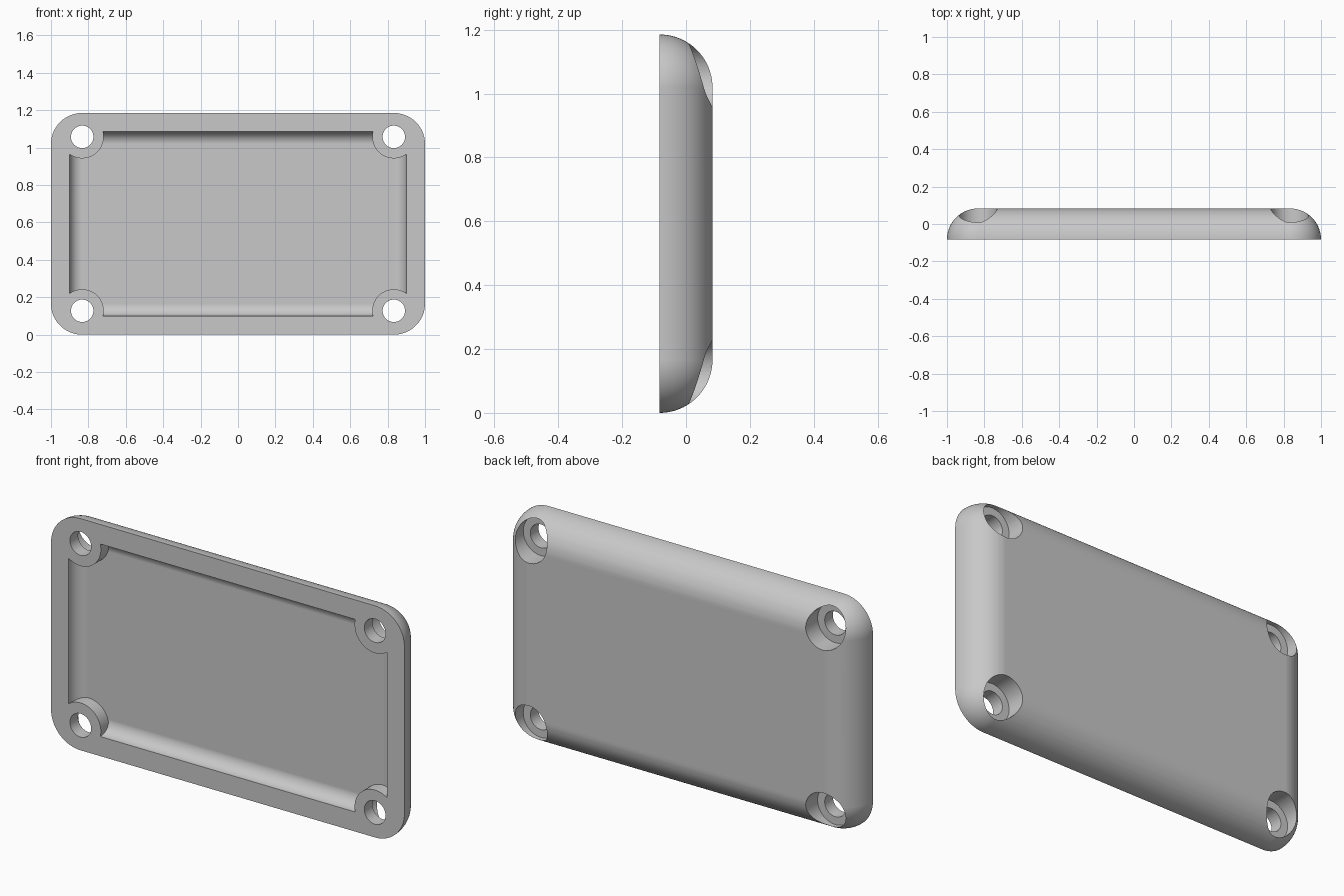
import bpy
import bmesh
from math import sin, cos, pi, radians

if "Cube" in bpy.data.objects:
    bpy.data.objects.remove(bpy.data.objects["Cube"])

WIDTH, HEIGHT, DEPTH = 2.0, 1.185, 0.166
WALL = 0.1
FRONT = -DEPTH / 2
FLOOR = FRONT + DEPTH - WALL          # cavity floor and screw seat level
SCREW_X, SCREW_Z = 0.833, 0.465       # screw offsets from the plate centre
MID_Z = HEIGHT / 2
STEPS, CORNER_STEPS = 20, 20

grey = bpy.data.materials.new("plain_grey")
grey.use_nodes = True
grey.diffuse_color = (0.58, 0.58, 0.58, 1)
grey.node_tree.nodes["Principled BSDF"].inputs["Base Color"].default_value = (0.58, 0.58, 0.58, 1)


def make_object(name, bm):
    bmesh.ops.remove_doubles(bm, verts=bm.verts, dist=1e-5)
    bmesh.ops.recalc_face_normals(bm, faces=bm.faces)
    mesh = bpy.data.meshes.new(name)
    bm.to_mesh(mesh)
    bm.free()
    mesh.materials.append(grey)
    obj = bpy.data.objects.new(name, mesh)
    bpy.context.collection.objects.link(obj)
    return obj


def domed_slab(name, width, height, radius, skirt=0.0):
    """Rounded rectangle whose back rim rolls over in a quarter circle."""
    levels = [(radius * cos(t), FRONT + radius * sin(t))
              for t in (pi / 2 * i / STEPS for i in range(STEPS + 1))]
    if skirt:
        levels.insert(0, (radius, FRONT - skirt))
    cx, cz = width / 2 - radius, height / 2 - radius
    corners = [(cx, cz), (-cx, cz), (-cx, -cz), (cx, -cz)]
    bm = bmesh.new()
    rings = []
    for r, y in levels[:-1]:
        ring = []
        for q, (x, z) in enumerate(corners):
            for i in range(CORNER_STEPS + 1):
                a = pi / 2 * (q + i / CORNER_STEPS)
                ring.append(bm.verts.new((x + r * cos(a), y, MID_Z + z + r * sin(a))))
        rings.append(ring)
    # Last level: the corner arcs shrink to four points
    cap = [bm.verts.new((x, levels[-1][1], MID_Z + z)) for x, z in corners]
    bm.faces.new(rings[0])
    bm.faces.new(cap)
    n = len(rings[0])
    for low, high in zip(rings, rings[1:]):
        for i in range(n):
            j = (i + 1) % n
            bm.faces.new((low[i], low[j], high[j], high[i]))
    last = rings[-1]
    for i in range(n):
        j = (i + 1) % n
        a, b = cap[i // (CORNER_STEPS + 1)], cap[j // (CORNER_STEPS + 1)]
        bm.faces.new((last[i], last[j], a) if a is b else (last[i], last[j], b, a))
    return make_object(name, bm)


def screw_cylinders(name, radius, y0, y1):
    """One cylinder along y at each of the four screw positions."""
    bm = bmesh.new()
    sides = 64
    for sx in (-1, 1):
        for sz in (-1, 1):
            ends = [[bm.verts.new((sx * SCREW_X + radius * cos(2 * pi * i / sides), y,
                                   MID_Z + sz * SCREW_Z + radius * sin(2 * pi * i / sides)))
                     for i in range(sides)] for y in (y0, y1)]
            for ring in ends:
                bm.faces.new(ring)
            for i in range(sides):
                j = (i + 1) % sides
                bm.faces.new((ends[0][i], ends[0][j], ends[1][j], ends[1][i]))
    return make_object(name, bm)


def cut(target, cutter):
    """Subtract the cutter, keep the result and remove the cutter."""
    mod = target.modifiers.new("cut", "BOOLEAN")
    mod.operation = "DIFFERENCE"
    mod.solver = "EXACT"
    mod.object = cutter
    bpy.context.view_layer.update()
    graph = bpy.context.evaluated_depsgraph_get()
    mesh = bpy.data.meshes.new_from_object(target.evaluated_get(graph))
    target.modifiers.clear()
    target.data = mesh
    bpy.data.objects.remove(cutter)


# Cover plate with rolled back edge
cover = domed_slab("cover_plate", WIDTH, HEIGHT, DEPTH)

# Front cavity, leaving a round boss at each screw
cavity = domed_slab("cavity_cutter", WIDTH - 2 * WALL, HEIGHT - 2 * WALL,
                    DEPTH - WALL, skirt=0.05)
cut(cavity, screw_cylinders("boss_cutter", 0.115, -0.3, 0.3))
cut(cover, cavity)

# Counterbores from the back and through holes
cut(cover, screw_cylinders("counterbore_cutter", 0.1, FLOOR, 0.3))
cut(cover, screw_cylinders("hole_cutter", 0.06, -0.3, 0.3))

# Smooth shading with crisp rims
bpy.ops.object.select_all(action="DESELECT")
cover.select_set(True)
bpy.context.view_layer.objects.active = cover
bpy.ops.object.shade_smooth_by_angle(angle=radians(25))
weighted = cover.modifiers.new("flat_face_normals", "WEIGHTED_NORMAL")
weighted.keep_sharp = True
